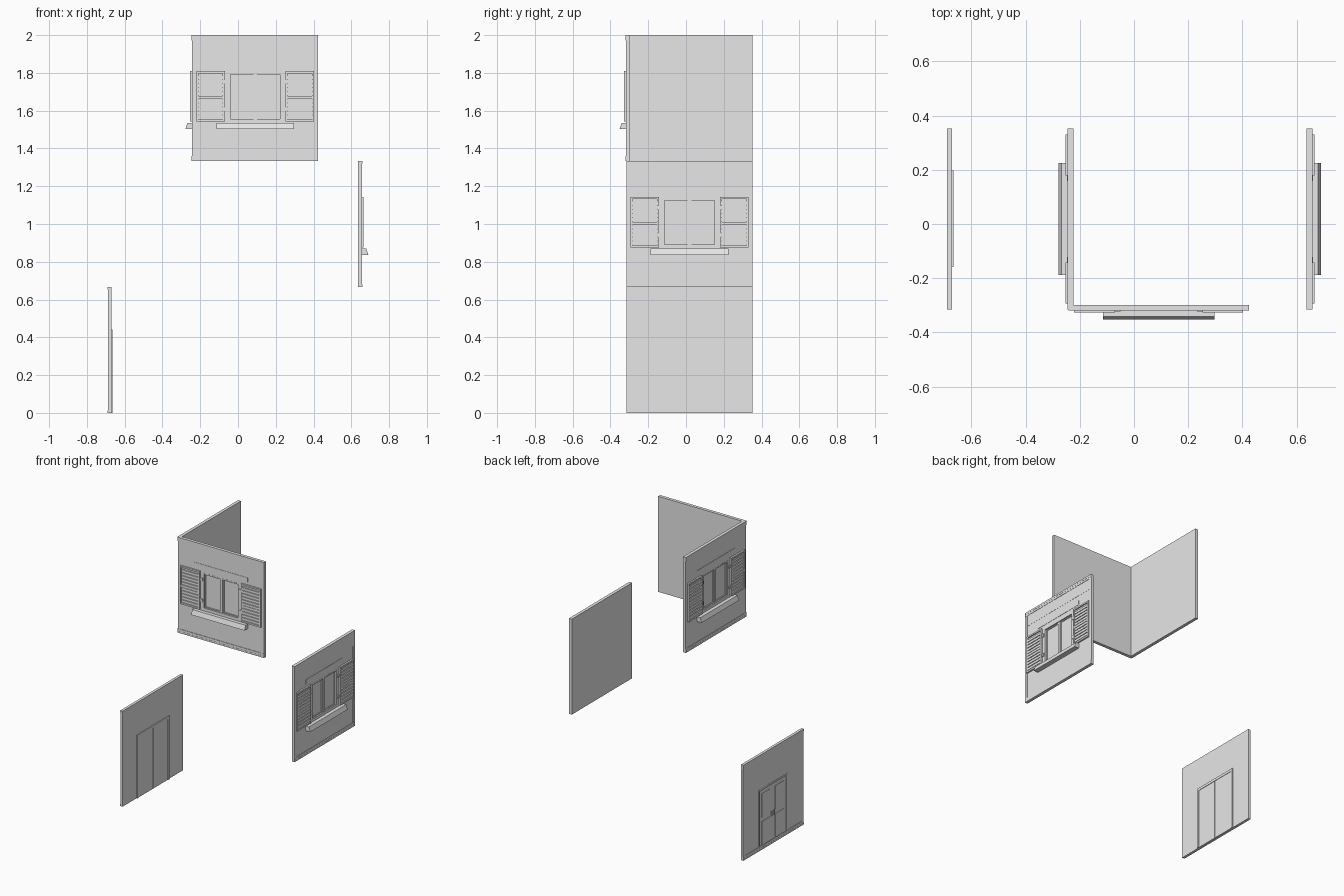
import bpy, bmesh, math
from mathutils import Matrix, Vector

if "Cube" in bpy.data.objects:
    bpy.data.objects.remove(bpy.data.objects["Cube"])

grey = bpy.data.materials.new("plaster_grey")
grey.diffuse_color = (0.8, 0.8, 0.8, 1)
grey.use_nodes = True
grey.node_tree.nodes["Principled BSDF"].inputs["Base Color"].default_value = grey.diffuse_color

H = 0.3335      # half width of a square wall panel
TOP = 0.667     # panel height


# Local frame of a panel: u to the right, d outwards (-y), v up
def boxes(name, items, side=None):
    """One object made of boxes (u0, u1, d0, d1, v0, v1)."""
    bm = bmesh.new()
    for u0, u1, d0, d1, v0, v1 in items:
        m = Matrix.Translation(((u0 + u1) / 2, -(d0 + d1) / 2, (v0 + v1) / 2))
        m = m @ Matrix.Diagonal((u1 - u0, d1 - d0, v1 - v0, 1))
        bmesh.ops.create_cube(bm, size=1, matrix=m)
    return finish(name, bm)


def finish(name, bm):
    bmesh.ops.recalc_face_normals(bm, faces=bm.faces)
    me = bpy.data.meshes.new(name)
    bm.to_mesh(me)
    bm.free()
    me.materials.append(grey)
    ob = bpy.data.objects.new(name, me)
    bpy.context.collection.objects.link(ob)
    return ob


def ring(a, b, v0, v1, t, d0, d1, sill=True):
    """Rectangular frame of bar width t."""
    items = [(a, a + t, d0, d1, v0, v1), (b - t, b, d0, d1, v0, v1),
             (a + t, b - t, d0, d1, v1 - t, v1)]
    if sill:
        items.append((a + t, b - t, d0, d1, v0, v0 + t))
    return items


def wall(name, a, v0, v1, depth, floor):
    """Wall slab with a blind opening of half width a, from v0 to v1."""
    items = [(-H, H, 0, floor, 0, TOP), (-H, -a, floor, depth, 0, TOP),
             (a, H, floor, depth, 0, TOP), (-a, a, floor, depth, v1, TOP)]
    if v0 > 0:
        items.append((-a, a, floor, depth, 0, v0))
    return boxes(name, items)


def trim(name, f):
    """Cornice, base course, corner strips and upper band on wall face f."""
    return boxes(name, [
        (-H, H, f, f + .004, .653, TOP), (-H, H, f, f + .003, .639, .653),
        (-H, H, f, f + .004, 0, .012), (-H, H, f, f + .003, .012, .028),
        (-H, -H + .021, f, f + .002, .028, .639), (H - .021, H, f, f + .002, .028, .639),
        (-H + .021, H - .021, f, f + .001, .562, .639)])


def window_parts():
    F = .018
    parts = [wall("wall", .141, .215, .467, F, .004), trim("trim", F)]
    # window frame with centre mullion, and two casements
    parts.append(boxes("window_frame", ring(-.141, .141, .215, .467, .009, .004, .019)
                       + [(-.010, .010, .004, .015, .224, .458)]))
    parts.append(boxes("casements", ring(-.132, -.010, .224, .458, .006, .004, .010)
                       + ring(.010, .132, .224, .458, .006, .004, .010)))
    # lintel strip
    parts.append(boxes("lintel", [(-.206, .206, F, F + .002, .495, .525)]))
    # louvred shutters: frame, middle rail and slats
    items = []
    for s in (-1, 1):
        a, b = sorted((s * .161, s * .312))
        items += ring(a, b, .209, .476, .011, F, .029)
        items += [(a + .011, b - .011, F, .029, .329, .345),
                  (a + .011, b - .011, F, .021, .220, .465)]
        for base in (.220, .345):
            for k in range(5):
                v = base + .004 + k * .0215 
                items.append((a + .011, b - .011, F, .028, v, v + .0165))
    parts.append(boxes("shutters", items))
    # shutter hinges
    parts.append(boxes("hinges", [(s * .151 - .010, s * .151 + .010, F, .024, v - .01, v + .01)
                                  for s in (-1, 1) for v in (.275, .42)]))
    # sill with sloping front
    bm = bmesh.new()
    prof = [(F, .170), (.054, .170), (.043, .203), (F, .203)]
    ends = [[bm.verts.new((u, -d, v)) for d, v in prof] for u in (-.206, .206)]
    bm.faces.new(ends[0])
    bm.faces.new(ends[1])
    for i in range(4):
        j = (i + 1) % 4
        bm.faces.new((ends[0][i], ends[0][j], ends[1][j], ends[1][i]))
    parts.append(finish("sill", bm))
    return parts


def door_parts():
    F = .015
    parts = [wall("wall", .160, 0, .425, F, .004), trim("trim", F)]
    # outer frame and two panelled leaves
    parts.append(boxes("door_frame", ring(-.160, .160, 0, .425, .012, .004, .0165, False)))
    leaf = []
    for s in (-1, 1):
        a, b = sorted((s * .002, s * .148))
        leaf.append((a, b, .004, .010, 0, .413))
        for v0, v1 in ((.03, .19), (.22, .385)):
            leaf.append((a + .028, b - .028, .010, .012, v0, v1))
    parts.append(boxes("door_leaves", leaf))
    parts.append(boxes("door_handles", [(s * .014 - .004, s * .014 + .004, .010, .016, .19, .225)
                                        for s in (-1, 1)]))
    # raised surround and leaves on the inner side
    parts.append(boxes("inner_surround", ring(-.178, .178, 0, .442, .018, -.006, 0, False)))
    inner = []
    for s in (-1, 1):
        a, b = sorted((s * .002, s * .160))
        inner.append((a, b, -.003, 0, 0, .424))
    parts.append(boxes("inner_leaves", inner))
    return parts


def place(parts, prefix, loc, angle):
    m = Matrix.Translation(Vector(loc)) @ Matrix.Rotation(math.radians(angle), 4, 'Z')
    for p in parts:
        p.name = prefix + "_" + p.name
        p.matrix_world = m


# Three window panels share the same meshes
front = window_parts()
names = [p.name for p in front]
copies = []
for _ in range(2):
    row = []
    for p, n in zip(front, names):
        c = p.copy()
        c.name = n
        bpy.context.collection.objects.link(c)
        row.append(c)
    copies.append(row)
for row in copies:
    for c, n in zip(row, names):
        c.name = n
place(front, "front", (.091, -.298, 1.333), 0)
for row, pre, loc, ang in zip(copies, ("left", "right"),
                              ((-.224, .0185, 1.333), (.636, .0185, .6665)), (-90, 90)):
    for c, n in zip(row, names):
        c.name = n
    place(row, pre, loc, ang)

# Door panel
place(door_parts(), "door_panel", (-.671, .0185, 0), -90)
